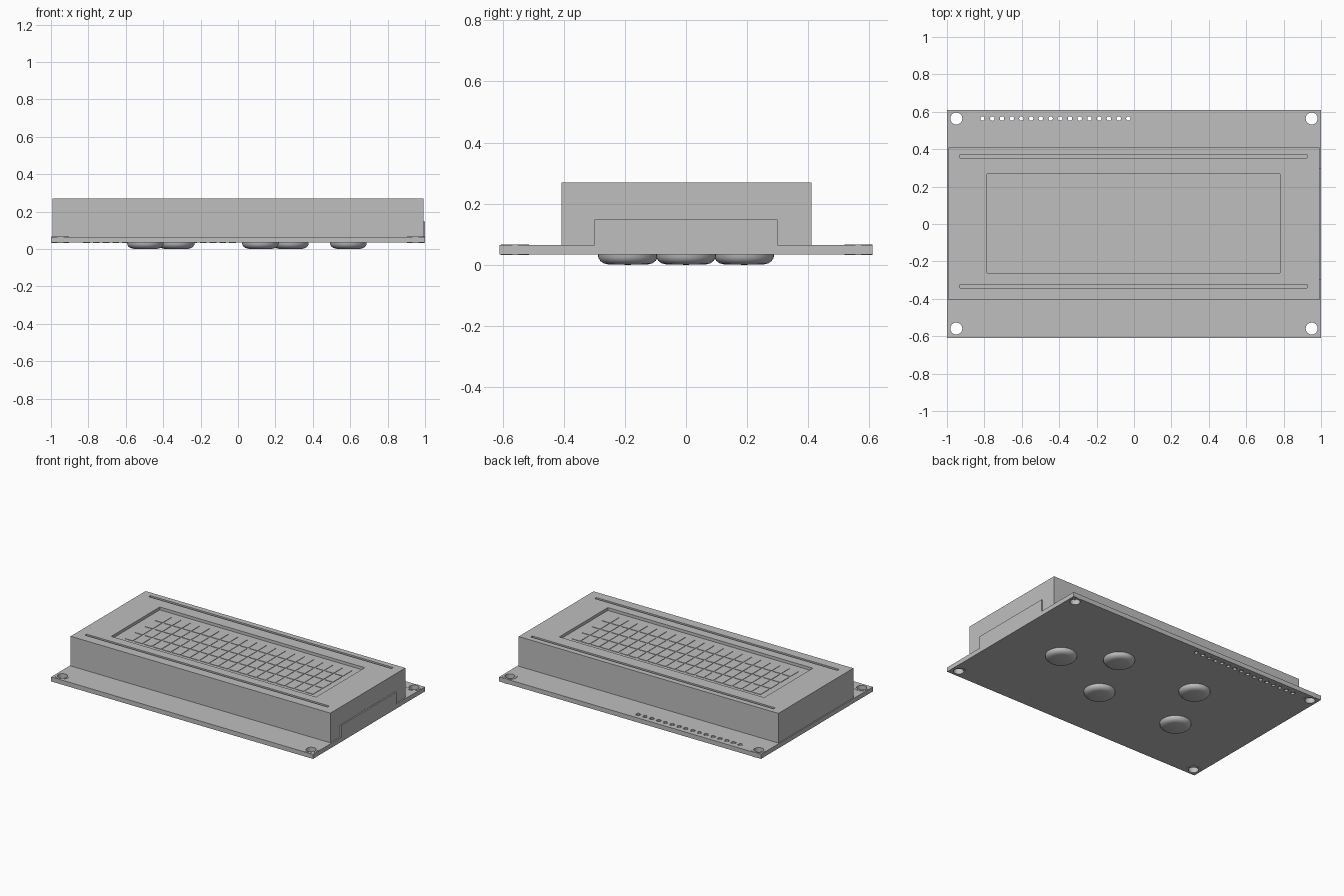
import bpy, bmesh, math
from mathutils import Matrix, Vector

if "Cube" in bpy.data.objects:
    bpy.data.objects.remove(bpy.data.objects["Cube"])

GREY = (0.52, 0.52, 0.52, 1)
grey = bpy.data.materials.new("plain grey")
grey.use_nodes = True
grey.diffuse_color = GREY
grey.node_tree.nodes["Principled BSDF"].inputs["Base Color"].default_value = GREY


def finish(name, bm, smooth=False):
    """Turn a bmesh into a named grey object."""
    bmesh.ops.recalc_face_normals(bm, faces=bm.faces)
    mesh = bpy.data.meshes.new(name)
    bm.to_mesh(mesh)
    bm.free()
    mesh.materials.append(grey)
    obj = bpy.data.objects.new(name, mesh)
    bpy.context.collection.objects.link(obj)
    if smooth:
        for poly in mesh.polygons:
            poly.use_smooth = True
    return obj


def box(bm, x0, x1, y0, y1, z0, z1):
    centre = Vector((x0 + x1, y0 + y1, z0 + z1)) / 2
    size = Matrix.Diagonal((x1 - x0, y1 - y0, z1 - z0, 1))
    bmesh.ops.create_cube(bm, size=1, matrix=Matrix.Translation(centre) @ size)


def cylinder(bm, x, y, r, z0, z1, sides):
    bmesh.ops.create_cone(bm, cap_ends=True, segments=sides, radius1=r, radius2=r,
                          depth=z1 - z0, matrix=Matrix.Translation((x, y, (z0 + z1) / 2)))


def lathe(bm, x, y, profile, sides, closed=False):
    """Spin a radius/height profile around a vertical axis."""
    pts = [bm.verts.new((x + r, y, z)) for r, z in profile]
    pairs = list(zip(pts, pts[1:])) + ([(pts[-1], pts[0])] if closed else [])
    edges = [bm.edges.new(p) for p in pairs]
    bmesh.ops.spin(bm, geom=pts + edges, cent=(x, y, 0), axis=(0, 0, 1),
                   angle=math.tau, steps=sides, use_merge=True)
    bmesh.ops.remove_doubles(bm, verts=bm.verts, dist=0.0001)


def cut(obj, bm):
    """Subtract the solids in bm from obj."""
    cutter = finish("cutter", bm)
    cutter.hide_render = True
    mod = obj.modifiers.new("cut", "BOOLEAN")
    mod.operation, mod.solver, mod.object = "DIFFERENCE", "EXACT", cutter
    bpy.context.view_layer.objects.active = obj
    bpy.ops.object.modifier_apply(modifier=mod.name)
    bpy.data.objects.remove(cutter)


BOTTOM, TOP = 0.034, 0.065
corner_holes = [(x, y) for x in (-0.95, 0.95) for y in (-0.559, 0.564)]
pin_holes = [(-0.81 + 0.052 * i, 0.564) for i in range(16)]

# Circuit board with mounting holes and a row of pin holes
bm = bmesh.new()
box(bm, -1, 1, -0.61, 0.61, BOTTOM, TOP)
board = finish("circuit_board", bm)
bm = bmesh.new()
for x, y in corner_holes:
    cylinder(bm, x, y, 0.032, 0, 0.1, 32)
for x, y in pin_holes:
    cylinder(bm, x, y, 0.012, 0, 0.1, 16)
cut(board, bm)

# Thin solder rings lining the holes on both faces
for name, holes, inner, outer, sides in (
        ("mounting_hole_rings", corner_holes, 0.032, 0.046, 32),
        ("pin_hole_rings", pin_holes, 0.012, 0.018, 16)):
    bm = bmesh.new()
    for x, y in holes:
        lo, hi = BOTTOM - 0.002, TOP + 0.002
        for z0, z1 in ((lo, BOTTOM), (TOP, hi)):
            lathe(bm, x, y, [(inner, z0), (outer, z0), (outer, z1), (inner, z1)], sides, True)
    finish(name, bm)

# Display frame with a recessed window and two long grooves
FLOOR = 0.25
bm = bmesh.new()
box(bm, -0.993, 0.991, -0.407, 0.41, TOP, 0.27)
frame = finish("display_frame", bm)
bm = bmesh.new()
box(bm, -0.785, 0.78, -0.262, 0.268, FLOOR, 0.3)
for y in (-0.333, 0.363):
    box(bm, -0.93, 0.925, y - 0.009, y + 0.009, FLOOR, 0.3)
cut(frame, bm)

# Character cells: four rows of twenty thin plates
bm = bmesh.new()
for col in range(20):
    for row in range(4):
        x = (col - 9.5) * 0.0725
        y = (row - 1.5) * 0.109 + 0.003
        box(bm, x - 0.03, x + 0.03, y - 0.048, y + 0.048, FLOOR, FLOOR + 0.003)
finish("character_cells", bm)

# Backlight tab on the left side, flush with the board edge
bm = bmesh.new()
box(bm, 0.985, 1, -0.3, 0.3, TOP, 0.148)
finish("backlight_tab", bm)

# Rounded chip blobs under the board
blob = [(0.098, BOTTOM), (0.097, 0.024), (0.091, 0.013), (0.08, 0.005), (0.064, 0.001), (0, 0)]
bm = bmesh.new()
for x, y in ((0.59, 0), (0.28, 0.19), (0.12, -0.19), (-0.33, 0.19), (-0.495, -0.19)):
    lathe(bm, x, y, blob, 40)
finish("chip_blobs", bm, smooth=True)
